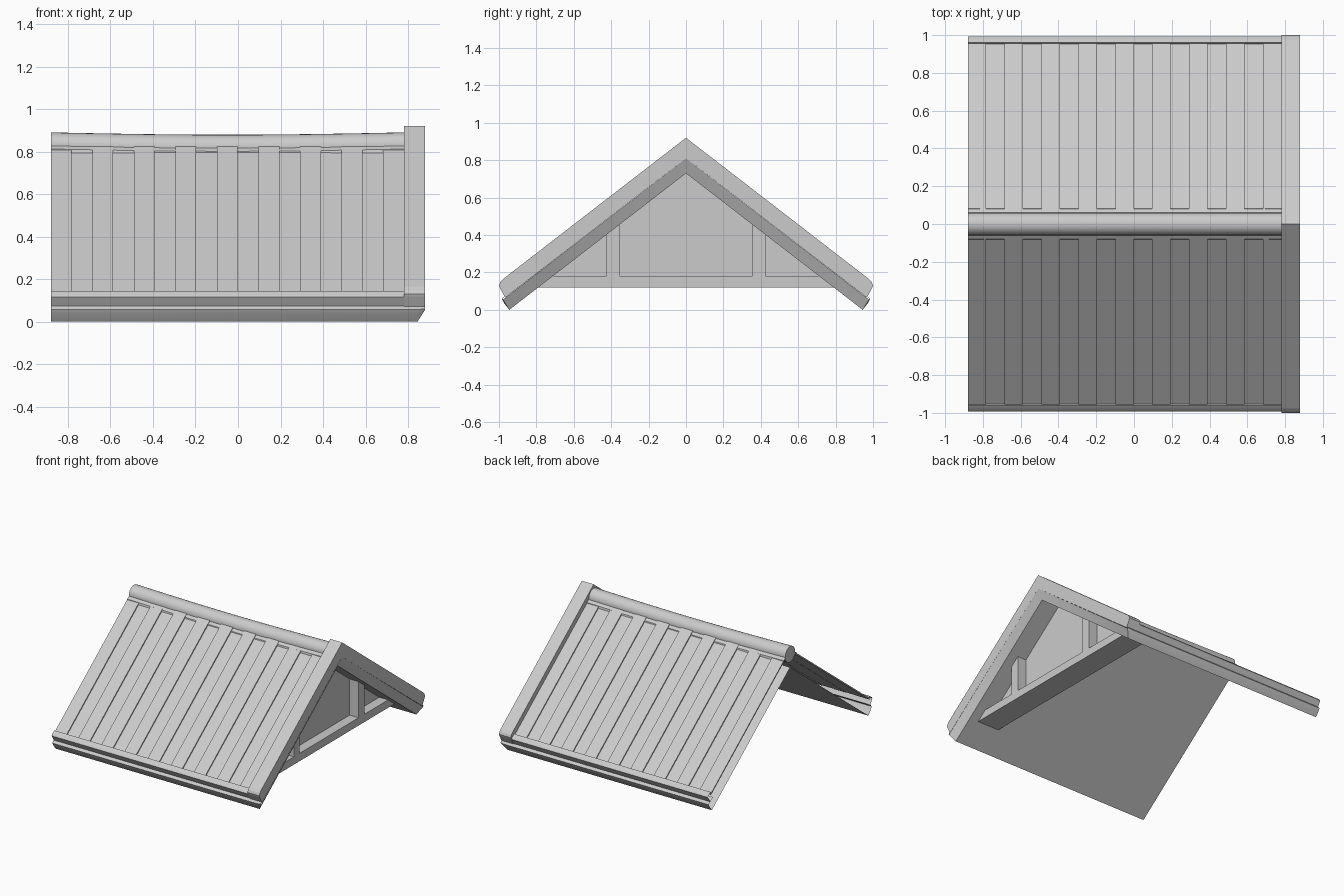
import bpy, bmesh, math

if "Cube" in bpy.data.objects:
    bpy.data.objects.remove(bpy.data.objects["Cube"])

K = 0.772                      # roof pitch (drop per unit of y)
X0, X1, XB = -0.88, 0.88, 0.78  # back end, gable end, inner side of gable trim


def slope(c, y):
    return c - K * abs(y)


def full(half):
    """Mirror a ridge-to-eave profile into one running from +y to -y."""
    return half[::-1] + [(-y, z) for y, z in half if y > 0]


def loft(name, sections, closed=False, flip=False, smooth=False):
    """Skin (x, [(y, z)...]) sections; closed profiles get end caps."""
    bm = bmesh.new()
    rings = [[bm.verts.new((x, y, z)) for y, z in prof] for x, prof in sections]
    n = len(rings[0])
    for a, b in zip(rings, rings[1:]):
        for i in range(n if closed else n - 1):
            j = (i + 1) % n
            f = [a[i], a[j], b[j], b[i]]
            bm.faces.new(f[::-1] if flip else f)
    if closed:
        bm.faces.new(rings[0])
        bm.faces.new(rings[-1][::-1])
        bmesh.ops.recalc_face_normals(bm, faces=bm.faces)
    me = bpy.data.meshes.new(name)
    bm.to_mesh(me)
    bm.free()
    ob = bpy.data.objects.new(name, me)
    bpy.context.collection.objects.link(ob)
    if smooth:
        bpy.ops.object.select_all(action='DESELECT')
        ob.select_set(True)
        bpy.context.view_layer.objects.active = ob
        bpy.ops.object.shade_smooth_by_angle(angle=math.radians(35))
    return ob


def prism(name, prof, xa, xb):
    return loft(name, [(xa, prof), (xb, prof)], closed=True)


# Upper roof sheet with raised eave lip, open at the back end
upper = full([(0, 0.858), (0.952, slope(0.858, 0.952)), (0.96, slope(0.886, 0.96)),
              (0.984, slope(0.886, 0.984)), (0.992, 0.115), (0.965, 0.07), (0.93, 0.095)])
loft("roof_sheet", [(X0, upper), (XB, upper)], smooth=True)

# Alternating raised planks on both slopes
step = (XB - X0) / 17
for i in range(0, 17, 2):
    for s in (1, -1):
        prof = [(s * y, slope(c, y)) for y, c in
                ((0.06, 0.857), (0.06, 0.869), (0.955, 0.869), (0.955, 0.857))]
        prism("roof_plank", prof, X0 + i * step, X0 + (i + 1) * step)

# Lower roof layer, chamfered at the gable end
low = full([(0, 0.73), (0.945, 0.0), (0.974, 0.038), (0.983, 0.056),
            (0.972, 0.07), (0.935, 0.09)])
low_end = full([(0, 0.81), (0.978, 0.055), (0.98, 0.057), (0.983, 0.06),
                (0.972, 0.07), (0.935, 0.09)])
loft("roof_underside", [(X0, low), (0.845, low), (X1, low_end)], flip=True, smooth=True)

# Raised gable trim
trim = full([(0, 0.92), (0.978, slope(0.92, 0.978)), (0.993, 0.148), (1.0, 0.13),
             (0.995, 0.117), (0.967, 0.066)]) + [(0, 0.81)]
prism("gable_trim", trim, XB, X1)

# Sagging ridge roll and its collar
xs = [X0 + (XB - X0) * i / 12 for i in range(13)]


def sag(x):
    return -0.011 * math.cos(math.pi / 2 * min(1, abs(x + 0.05) / 0.83))


roll = [(0.06 * math.cos(math.tau * i / 24), 0.83 + 0.06 * math.sin(math.tau * i / 24))
        for i in range(24)]
loft("ridge_roll", [(x, [(y, z + sag(x)) for y, z in roll]) for x in xs],
     closed=True, smooth=True)
collar = full([(0.055, 0.83), (0.08, 0.812), (0.085, 0.785)])
loft("ridge_collar", [(x, [(y, z + (sag(x) if z > 0.8 else 0)) for y, z in collar])
                      for x in xs])

# Gable wall, tie beam and posts
prism("gable_wall", [(0.79, 0.12), (0, 0.73), (-0.79, 0.12)], 0.585, 0.695)
prism("tie_beam", [(0.79, 0.12), (0.715, 0.18), (-0.715, 0.18), (-0.79, 0.12)], 0.69, 0.77)
for s in (1, -1):
    prism("gable_post", [(s * 0.355, 0.18), (s * 0.425, 0.18),
                         (s * 0.425, slope(0.735, 0.425)),
                         (s * 0.355, slope(0.735, 0.355))], 0.69, 0.77)
